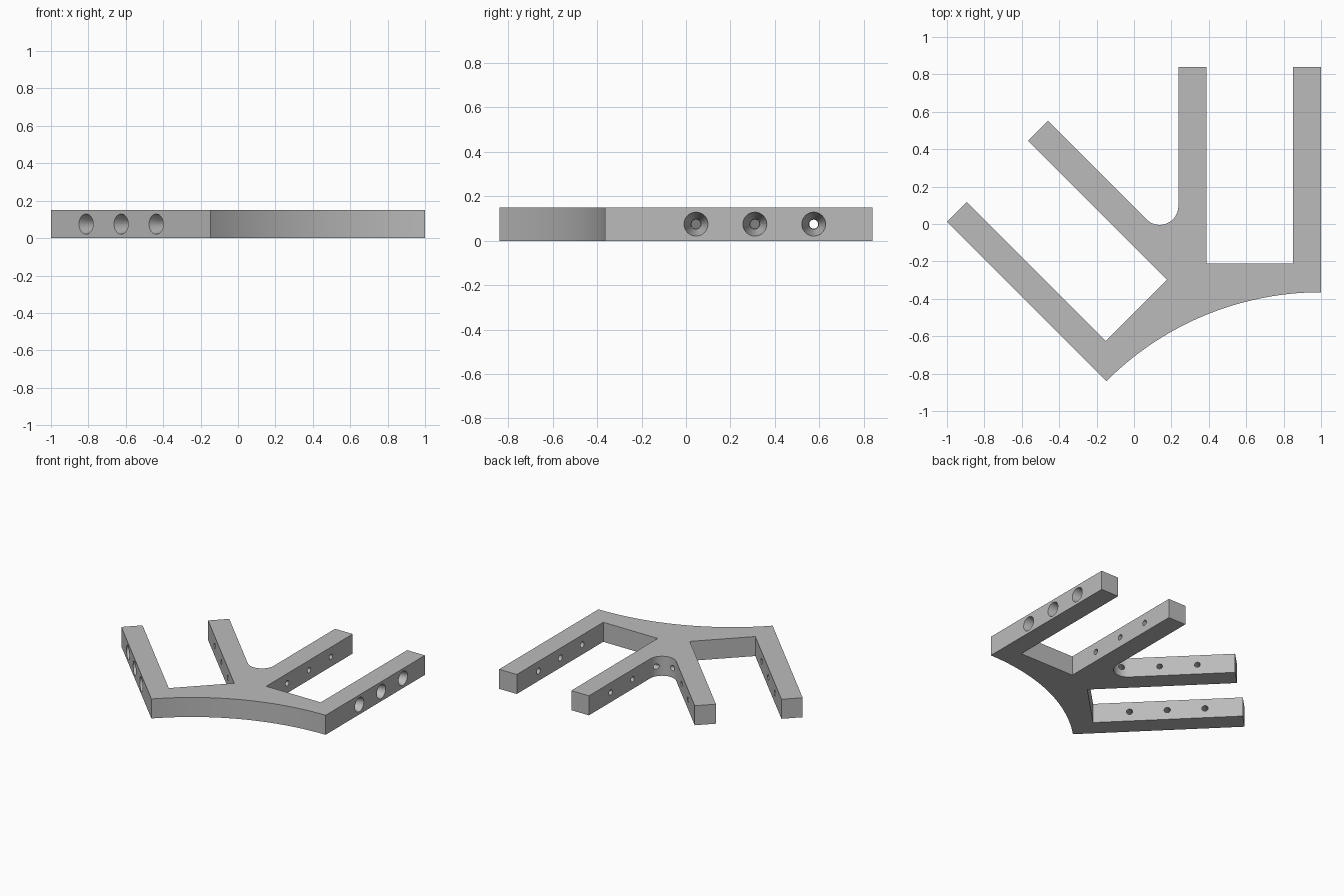
import bpy, bmesh
from math import radians, sin, cos, pi
from mathutils import Matrix, Vector

cube = bpy.data.objects.get("Cube")
if cube:
    bpy.data.objects.remove(cube, do_unlink=True)

HEIGHT = 0.15
ARC_CENTRE = Vector((1, -1.988, 0))
ARC_RADIUS = 1.623
FILLET_CENTRE = Vector((0.137, 0.0955, 0))
FILLET_RADIUS = 0.1
HOLE_Y = (0.045, 0.31, 0.575)

# Mirror across the slanted symmetry plane through the arc centre
MIRROR = (Matrix.Translation(ARC_CENTRE) @ Matrix.Rotation(radians(225), 4, 'Z')
          @ Matrix.Diagonal((1, -1, 1, 1)) @ Matrix.Translation(-ARC_CENTRE))


def arc(centre, radius, start, end, steps):
    angles = [radians(start + (end - start) * i / steps) for i in range(steps + 1)]
    return [centre + radius * Vector((cos(a), sin(a), 0)) for a in angles]


def make_object(name, bm):
    bmesh.ops.recalc_face_normals(bm, faces=bm.faces)
    mesh = bpy.data.meshes.new(name)
    bm.to_mesh(mesh)
    bm.free()
    obj = bpy.data.objects.new(name, mesh)
    bpy.context.collection.objects.link(obj)
    return obj


# Outline: two right arms and half the fillet, their mirror image, then the front arc
half = [Vector((x, y, 0)) for x, y in (
    (1, 0.84), (0.85, 0.84), (0.85, -0.21), (0.387, -0.21), (0.387, 0.84), (0.237, 0.84))]
half += arc(FILLET_CENTRE, FILLET_RADIUS, 0, -67.5, 12)
outline = half + [MIRROR @ p for p in reversed(half[:-1])]
outline += arc(ARC_CENTRE, ARC_RADIUS, 135, 90, 40)

bm = bmesh.new()
base = bm.faces.new([bm.verts.new(p) for p in outline])
top = bmesh.ops.extrude_face_region(bm, geom=[base])
bmesh.ops.translate(bm, vec=(0, 0, HEIGHT),
                    verts=[g for g in top["geom"] if isinstance(g, bmesh.types.BMVert)])
bracket = make_object("forked_bracket", bm)

# Hole cutters: tapered through the outer arms, straight through the inner arms
bm = bmesh.new()
for side in (Matrix.Identity(4), MIRROR):
    for y in HOLE_Y:
        for x_out, x_in, r_out, r_in in ((1.01, 0.84, 0.056, 0.02), (0.42, 0.18, 0.02, 0.02)):
            place = (side @ Matrix.Translation(((x_out + x_in) / 2, y, HEIGHT / 2))
                     @ Matrix.Rotation(-pi / 2, 4, 'Y'))
            bmesh.ops.create_cone(bm, cap_ends=True, segments=32, radius1=r_out,
                                  radius2=r_in, depth=x_out - x_in, matrix=place)
cutter = make_object("hole_cutter", bm)
cutter.hide_render = True

# Drill the holes and drop the cutter
drill = bracket.modifiers.new("drill_holes", 'BOOLEAN')
drill.operation = 'DIFFERENCE'
drill.solver = 'EXACT'
drill.object = cutter
bpy.ops.object.select_all(action='DESELECT')
bracket.select_set(True)
bpy.context.view_layer.objects.active = bracket
bpy.ops.object.modifier_apply(modifier=drill.name)
bpy.data.objects.remove(cutter, do_unlink=True)

# Plain grey material
grey = bpy.data.materials.new("plain_grey")
grey.use_nodes = True
colour = (0.5, 0.5, 0.5, 1)
grey.diffuse_color = colour
grey.node_tree.nodes["Principled BSDF"].inputs["Base Color"].default_value = colour
bracket.data.materials.clear()
bracket.data.materials.append(grey)
for face in bracket.data.polygons:
    face.material_index = 0
bpy.ops.object.shade_smooth_by_angle(angle=radians(30))
